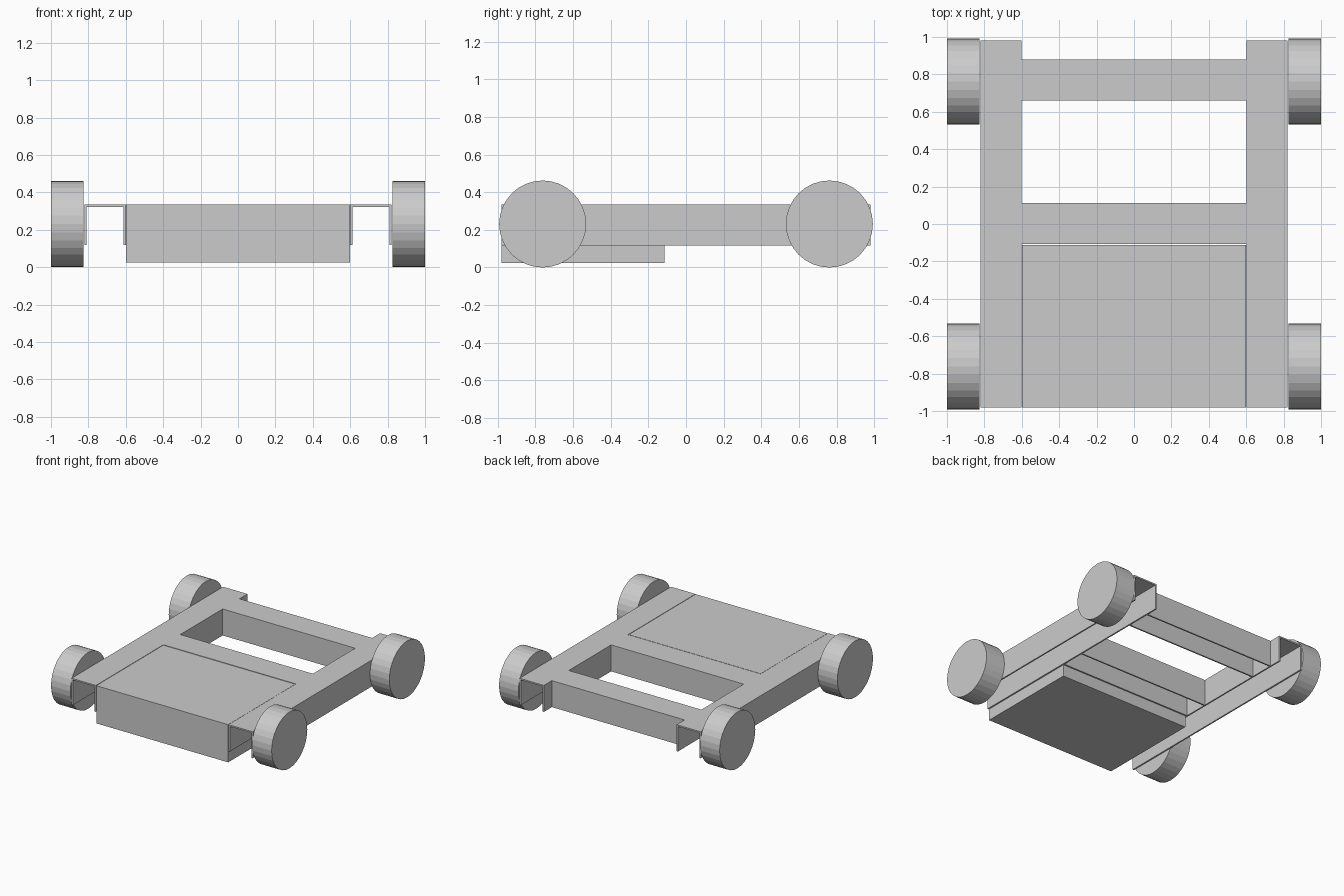
import bpy, bmesh
from math import pi
from mathutils import Matrix

if "Cube" in bpy.data.objects:
    bpy.data.objects.remove(bpy.data.objects["Cube"])

TOP, BOTTOM, WALL = 0.335, 0.118, 0.012


def finish(name, bm, matrix=Matrix()):
    bmesh.ops.recalc_face_normals(bm, faces=bm.faces)
    mesh = bpy.data.meshes.new(name)
    bm.to_mesh(mesh)
    bm.free()
    obj = bpy.data.objects.new(name, mesh)
    obj.matrix_world = matrix
    bpy.context.collection.objects.link(obj)
    return obj


def channel(name, width, length, matrix):
    """Upside-down U profile, extruded along local y."""
    w, i = width / 2, width / 2 - WALL
    profile = [(-w, BOTTOM), (-w, TOP), (w, TOP), (w, BOTTOM),
               (i, BOTTOM), (i, TOP - WALL), (-i, TOP - WALL), (-i, BOTTOM)]
    bm = bmesh.new()
    face = bm.faces.new([bm.verts.new((x, -length / 2, z)) for x, z in profile])
    ext = bmesh.ops.extrude_face_region(bm, geom=[face], use_keep_orig=True)
    verts = [g for g in ext["geom"] if isinstance(g, bmesh.types.BMVert)]
    bmesh.ops.translate(bm, verts=verts, vec=(0, length, 0))
    return finish(name, bm, matrix)


def wheel(name, x, y):
    bm = bmesh.new()
    bmesh.ops.create_cone(bm, cap_ends=True, segments=32, radius1=0.231,
                          radius2=0.231, depth=0.175)
    bmesh.ops.rotate(bm, verts=bm.verts, matrix=Matrix.Rotation(pi / 2, 3, 'Y'))
    return finish(name, bm, Matrix.Translation((x, y, 0.231)))


# Side rails and wheels
for side, s in (("left", -1), ("right", 1)):
    channel(side + "_rail", 0.22, 1.962, Matrix.Translation((s * 0.711, 0, 0)))
    for end, e in (("front", -1), ("back", 1)):
        wheel(f"{end}_{side}_wheel", s * 0.9125, e * 0.762)

# Cross members between the rails
for name, y in (("middle_crossbar", 0.002), ("back_crossbar", 0.769)):
    channel(name, 0.219, 1.202,
            Matrix.Translation((0, y, 0)) @ Matrix.Rotation(pi / 2, 4, 'Z'))

# Solid front box
bm = bmesh.new()
bmesh.ops.create_cube(bm, size=1)
bmesh.ops.scale(bm, verts=bm.verts, vec=(1.196, 0.868, 0.309))
finish("front_box", bm, Matrix.Translation((0, -0.547, 0.1795)))
